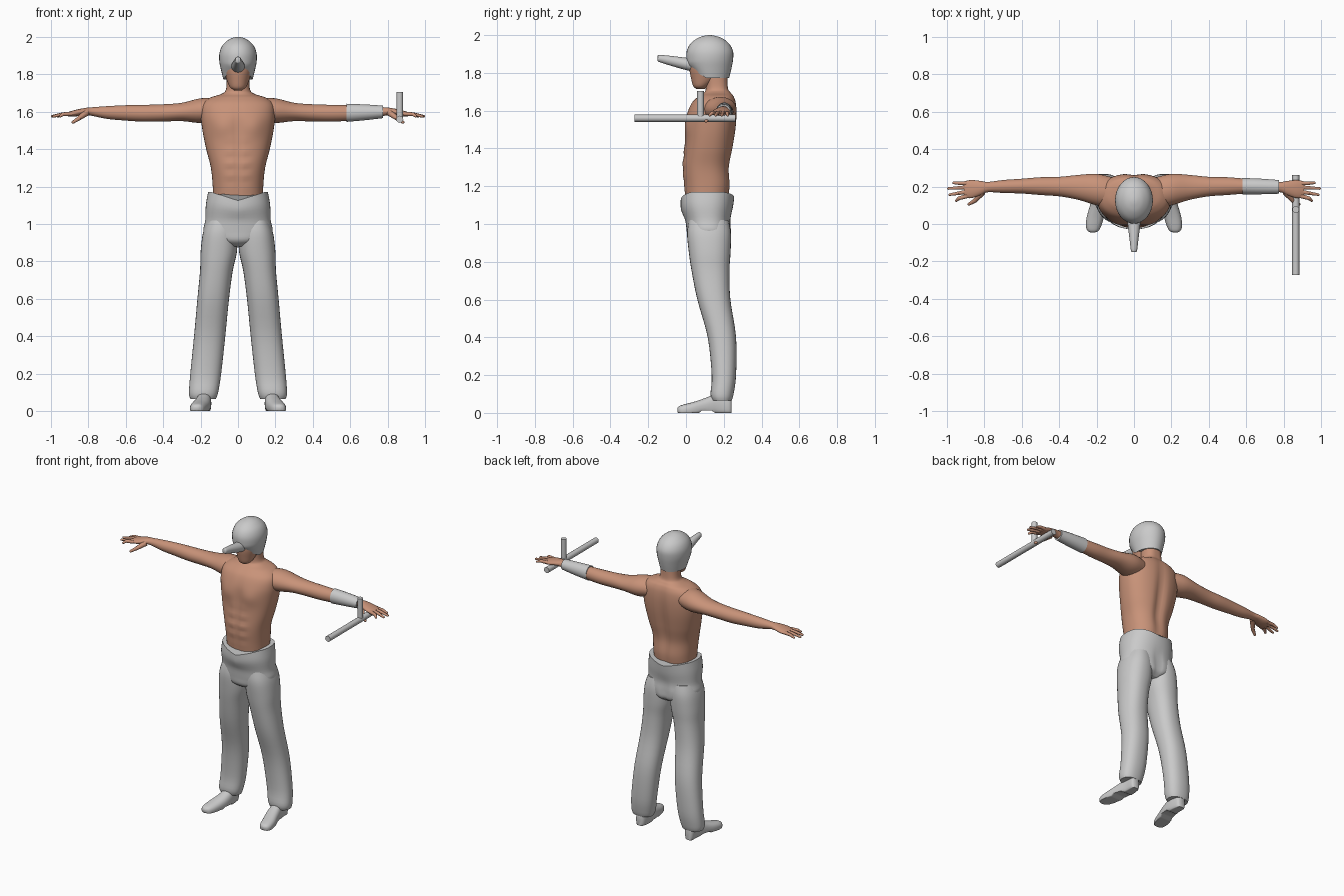
import bpy
import bmesh
from math import cos, sin, pi, exp, radians
from mathutils import Vector

cube = bpy.data.objects.get("Cube")
if cube:
    bpy.data.objects.remove(cube)


def material(name, rgb):
    mat = bpy.data.materials.new(name)
    mat.use_nodes = True
    mat.diffuse_color = (*rgb, 1)
    mat.node_tree.nodes["Principled BSDF"].inputs["Base Color"].default_value = (*rgb, 1)
    return mat


SKIN = material("tan skin", (0.58, 0.29, 0.19))
GREY = material("light grey", (0.59, 0.59, 0.59))


def finish(name, bm, mat, mirror=False):
    bmesh.ops.recalc_face_normals(bm, faces=bm.faces)
    mesh = bpy.data.meshes.new(name)
    bm.to_mesh(mesh)
    bm.free()
    mesh.materials.append(mat)
    obj = bpy.data.objects.new(name, mesh)
    bpy.context.collection.objects.link(obj)
    bpy.context.view_layer.objects.active = obj
    obj.select_set(True)
    bpy.ops.object.shade_smooth_by_angle(angle=radians(50))
    obj.select_set(False)
    if mirror:
        obj.modifiers.new("Mirror", 'MIRROR').use_mirror_merge = False
    return obj


def spline(a, b, c, d, t):
    return 0.5 * (2 * b + (c - a) * t + (2 * a - 5 * b + 4 * c - d) * t * t
                  + (3 * b - a - 3 * c + d) * t ** 3)


def loft(name, axis, rings, mat, sides=32, steps=4, power=2, shape=None, mirror=False):
    """Smooth skin through rings given as (position, u low, u high, v low, v high)."""
    rings = [Vector(r) for r in rings]
    ext = [rings[0]] + rings + [rings[-1]]
    path = [spline(*ext[i:i + 4], s / steps)
            for i in range(len(rings) - 1) for s in range(steps)] + [rings[-1]]
    bm = bmesh.new()
    loops = []
    for t, u0, u1, v0, v1 in path:
        loop = []
        for k in range(sides):
            c, s = cos(2 * pi * k / sides), sin(2 * pi * k / sides)
            u = (u0 + u1) / 2 + (u1 - u0) / 2 * abs(c) ** (2 / power) * (1 if c > 0 else -1)
            v = (v0 + v1) / 2 + (v1 - v0) / 2 * abs(s) ** (2 / power) * (1 if s > 0 else -1)
            co = Vector({'X': (t, u, v), 'Y': (u, t, v), 'Z': (u, v, t)}[axis])
            loop.append(bm.verts.new(shape(co) if shape else co))
        loops.append(loop)
    for a, b in zip(loops, loops[1:]):
        for k in range(sides):
            j = (k + 1) % sides
            bm.faces.new((a[k], a[j], b[j], b[k]))
    bm.faces.new(loops[0])
    bm.faces.new(loops[-1])
    return finish(name, bm, mat, mirror)


def centred(rows):
    return [(z, -w, w, y0, y1) for z, w, y0, y1 in rows]


def rod(bm, p, q, r1, r2, sides=16, tip=False):
    p, q = Vector(p), Vector(q)
    d = q - p
    turn = d.to_track_quat('Z', 'Y').to_matrix().to_4x4()
    turn.translation = (p + q) / 2
    bmesh.ops.create_cone(bm, cap_ends=True, segments=sides, radius1=r1, radius2=r2,
                          depth=d.length, matrix=turn)
    if tip:
        ball = bmesh.ops.create_icosphere(bm, subdivisions=2, radius=r2)
        bmesh.ops.translate(bm, verts=ball["verts"], vec=q)


def bump(value, centre, width):
    return exp(-((value - centre) / width) ** 2)


# Torso and neck, with chest, belly and spine relief
def muscles(co):
    x, z = abs(co.x), co.z
    trunk = bump(z, 1.4, 0.24)
    if co.y < 0.1:
        co.y -= 0.014 * bump(x, 0.085, 0.06) * bump(z, 1.52, 0.055)
        co.y += 0.007 * bump(x, 0, 0.012) * trunk
        co.y -= 0.004 * bump(x, 0.04, 0.03) * bump(z, 1.32, 0.1) * cos(z * 95)
    elif co.y > 0.16:
        co.y -= 0.018 * bump(x, 0, 0.03) * trunk
    return co


loft("torso", 'Z', centred([
    (1.1, .13, 0, .22), (1.2, .135, -.01, .235), (1.3, .145, -.018, .232),
    (1.4, .17, -.01, .25), (1.5, .19, 0, .265), (1.58, .198, .006, .27),
    (1.64, .19, .03, .266), (1.675, .15, .065, .255), (1.695, .09, .095, .24),
    (1.72, .064, .105, .225), (1.8, .06, .1, .22)]),
    SKIN, sides=64, steps=6, power=2.3, shape=muscles)

# Head: face below the cap
loft("face", 'Z', centred([
    (1.715, .02, .055, .1), (1.73, .042, .038, .12), (1.77, .06, .027, .17),
    (1.82, .075, .018, .2), (1.87, .08, .02, .2)]), SKIN)


# Cap with a raised front edge, and its tapered peak
def cap_edge(co):
    low = max(0, min(1, (1.86 - co.z) / 0.085))
    front = max(0, min(1, (0.11 - co.y) / 0.08))
    co.z += 0.045 * low * front
    return co


loft("cap", 'Z', centred([
    (1.772, .078, .03, .228), (1.82, .09, .01, .24), (1.87, .1, .003, .249),
    (1.915, .099, .004, .249), (1.955, .083, .024, .228), (1.984, .052, .062, .19),
    (1.997, .022, .1, .15), (2, .003, .122, .128)]), GREY, shape=cap_edge)
loft("cap_peak", 'Y', [
    (.05, -.036, .036, 1.805, 1.875), (0, -.034, .034, 1.815, 1.88),
    (-.08, -.024, .024, 1.838, 1.89), (-.14, -.017, .017, 1.857, 1.895),
    (-.15, -.012, .012, 1.863, 1.89)], GREY, sides=24)

# Arms running into flat palms
loft("arm", 'X', [
    (.12, .09, .25, 1.55, 1.67), (.2, .1, .268, 1.54, 1.672), (.3, .13, .262, 1.55, 1.648),
    (.4, .148, .252, 1.548, 1.64), (.5, .155, .25, 1.547, 1.637),
    (.6, .163, .242, 1.553, 1.635), (.7, .166, .235, 1.562, 1.63),
    (.78, .17, .225, 1.578, 1.624), (.82, .155, .23, 1.582, 1.62),
    (.87, .138, .235, 1.575, 1.61), (.91, .142, .228, 1.574, 1.598)], SKIN, mirror=True)

# Fingers and thumb
bm = bmesh.new()
for root, tip, y in ((.15, .95, .125), (.173, .985, .157), (.196, .993, .19), (.217, .965, .22)):
    middle = (.935, (root + y) / 2, 1.587)
    rod(bm, (.89, root, 1.589), middle, .012, .01, 10, True)
    rod(bm, middle, (tip, y, 1.576), .01, .007, 10, True)
rod(bm, (.81, .17, 1.595), (.85, .125, 1.565), .018, .012, 10, True)
rod(bm, (.85, .125, 1.565), (.882, .106, 1.544), .012, .008, 10, True)
finish("fingers", bm, SKIN, mirror=True)

# Left forearm guard
loft("forearm_guard", 'X', [
    (.58, .158, .246, 1.546, 1.643), (.68, .159, .242, 1.555, 1.639),
    (.775, .162, .235, 1.566, 1.633)], GREY)

# Side-handled baton in the left hand
bm = bmesh.new()
rod(bm, (.865, -.272, 1.56), (.865, .262, 1.56), .019, .019)
rod(bm, (.865, .077, 1.56), (.865, .077, 1.705), .018, .018)
finish("baton", bm, GREY)


# Trousers: hips with a waist that dips at the middle, then legs
def waist_dip(co):
    top = max(0, min(1, (co.z - 1.02) / 0.14))
    co.z -= top * (0.045 if co.y < 0.1 else 0.03) * max(0, 1 - abs(co.x) / 0.14)
    if co.y > 0.16:
        co.y -= 0.014 * bump(co.x, 0, 0.02) * bump(co.z, 0.95, 0.08)
    return co


loft("trouser_hips", 'Z', centred([
    (1.17, .16, -.028, .255), (1.1, .172, -.026, .248), (1.02, .175, -.004, .236),
    (.96, .184, .004, .24), (.91, .14, .012, .235), (.88, .05, .05, .2)]),
    GREY, sides=48, power=2.3, shape=waist_dip)
loft("trouser_leg", 'Z', [
    (1.02, .015, .165, .015, .225), (.95, .003, .188, .006, .238),
    (.85, .006, .2, .015, .236), (.75, .028, .203, .03, .23), (.6, .048, .217, .06, .235),
    (.4, .068, .235, .115, .265), (.2, .09, .255, .136, .265),
    (.1, .106, .262, .13, .252), (.065, .118, .255, .14, .242)],
    GREY, power=2.3, mirror=True)


# Shoes, flat below with a slight arch before the heel
def sole(co):
    co.z = max(co.z, 0.012 if 0.08 < co.y < 0.15 else 0)
    return co


loft("shoe", 'Y', [
    (.24, .165, .205, -.01, .08), (.225, .152, .214, -.02, .1), (.17, .143, .218, -.02, .105),
    (.1, .146, .235, -.02, .078), (.04, .16, .252, -.02, .058),
    (-.01, .175, .257, -.02, .045), (-.036, .19, .248, -.01, .036),
    (-.046, .21, .23, .008, .024)], GREY, power=2.4, shape=sole, mirror=True)
